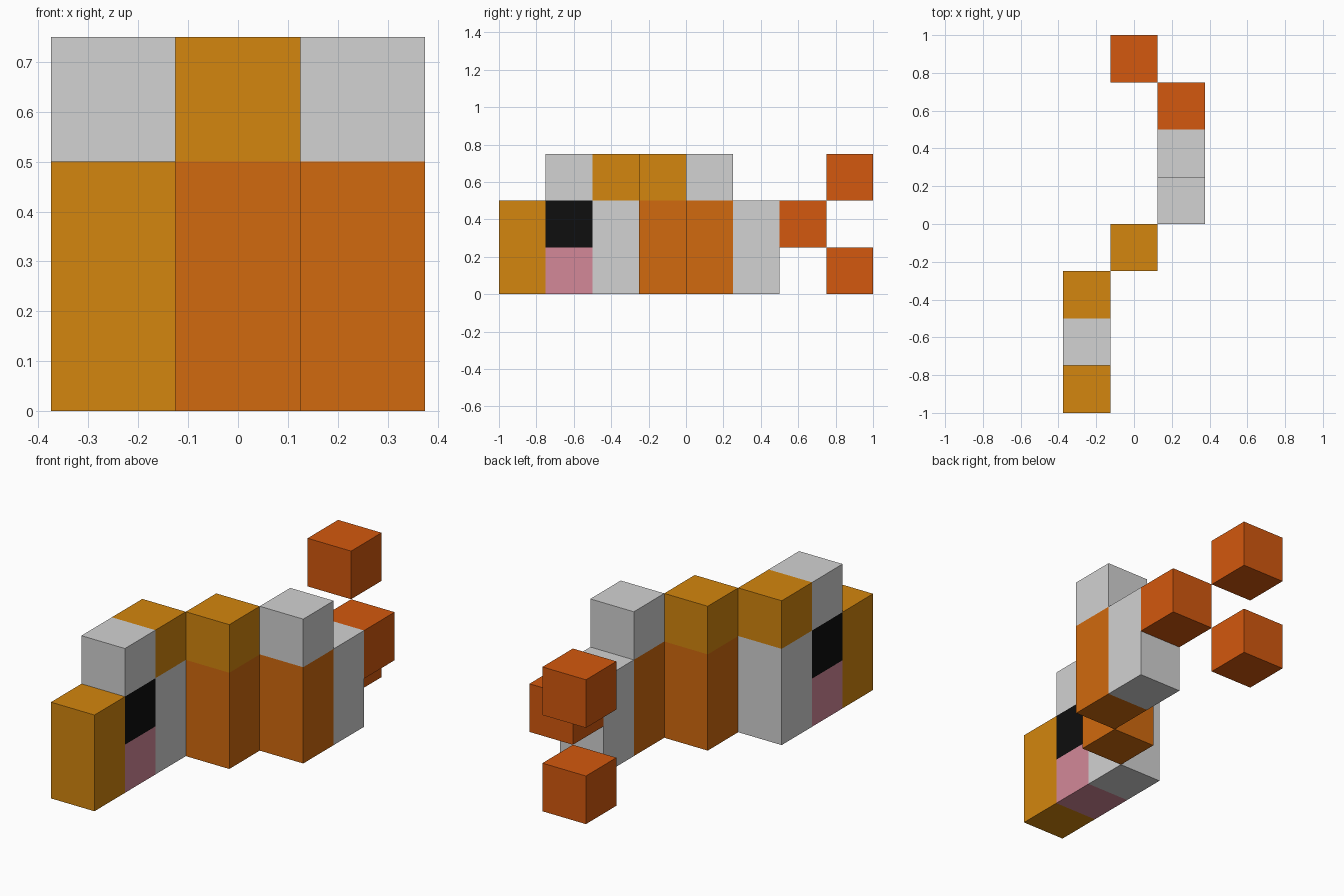
import bpy, bmesh
from mathutils import Vector

default = bpy.data.objects.get("Cube")
if default:
    bpy.data.objects.remove(default, do_unlink=True)

S = 0.25  # block size


def linear(c):
    c /= 255
    return c / 12.92 if c <= 0.04045 else ((c + 0.055) / 1.055) ** 2.4


def material(name, rgb):
    m = bpy.data.materials.new(name)
    col = (*[linear(c) for c in rgb], 1)
    m.diffuse_color = col
    m.use_nodes = True
    bsdf = m.node_tree.nodes["Principled BSDF"]
    bsdf.inputs["Base Color"].default_value = col
    bsdf.inputs["Roughness"].default_value = 0.9
    return m


MATS = {
    "G": material("gold", (211, 134, 14)),
    "O": material("orange", (209, 106, 14)),
    "R": material("red_orange", (211, 88, 14)),
    "W": material("pale_grey", (210, 210, 210)),
    "P": material("pink", (211, 136, 152)),
    "K": material("black", (14, 14, 14)),
}

DIRS = [Vector(d) for d in ((1, 0, 0), (-1, 0, 0), (0, 1, 0),
                            (0, -1, 0), (0, 0, 1), (0, 0, -1))]


def blocks(name, x, columns):
    """Joined blocks at one x; each column is y -> colours from the ground up."""
    cells = {(0, j, k): c for j, col in columns.items()
             for k, c in enumerate(col) if c != "."}
    keys = sorted(set(cells.values()))
    bm = bmesh.new()
    for cell, colour in cells.items():
        centre = Vector((x, (cell[1] + 0.5) * S, (cell[2] + 0.5) * S))
        for d in DIRS:
            # outer faces only
            if tuple(int(a + b) for a, b in zip(cell, d)) in cells:
                continue
            u = Vector((d.y, d.z, d.x))
            v = d.cross(u)
            corners = [centre + (d + u * a + v * b) * S / 2
                       for a, b in ((-1, -1), (1, -1), (1, 1), (-1, 1))]
            face = bm.faces.new([bm.verts.new(p) for p in corners])
            face.material_index = keys.index(colour)
    bmesh.ops.remove_doubles(bm, verts=bm.verts, dist=1e-4)
    bmesh.ops.recalc_face_normals(bm, faces=bm.faces)
    mesh = bpy.data.meshes.new(name)
    bm.to_mesh(mesh)
    bm.free()
    for k in keys:
        mesh.materials.append(MATS[k])
    bpy.context.collection.objects.link(bpy.data.objects.new(name, mesh))


# Head with snout, eye column and first band
blocks("head", -S, {-4: "GG", -3: "PKW", -2: "WWG"})
# Body sections stepping sideways
blocks("middle_body", 0, {-1: "OOG"})
blocks("rear_body", S, {0: "OOW", 1: "WW"})
# Tail
blocks("tail_base", S, {2: ".R"})
blocks("lower_tail_fin", 0, {3: "R"})
blocks("upper_tail_fin", 0, {3: "..R"})
